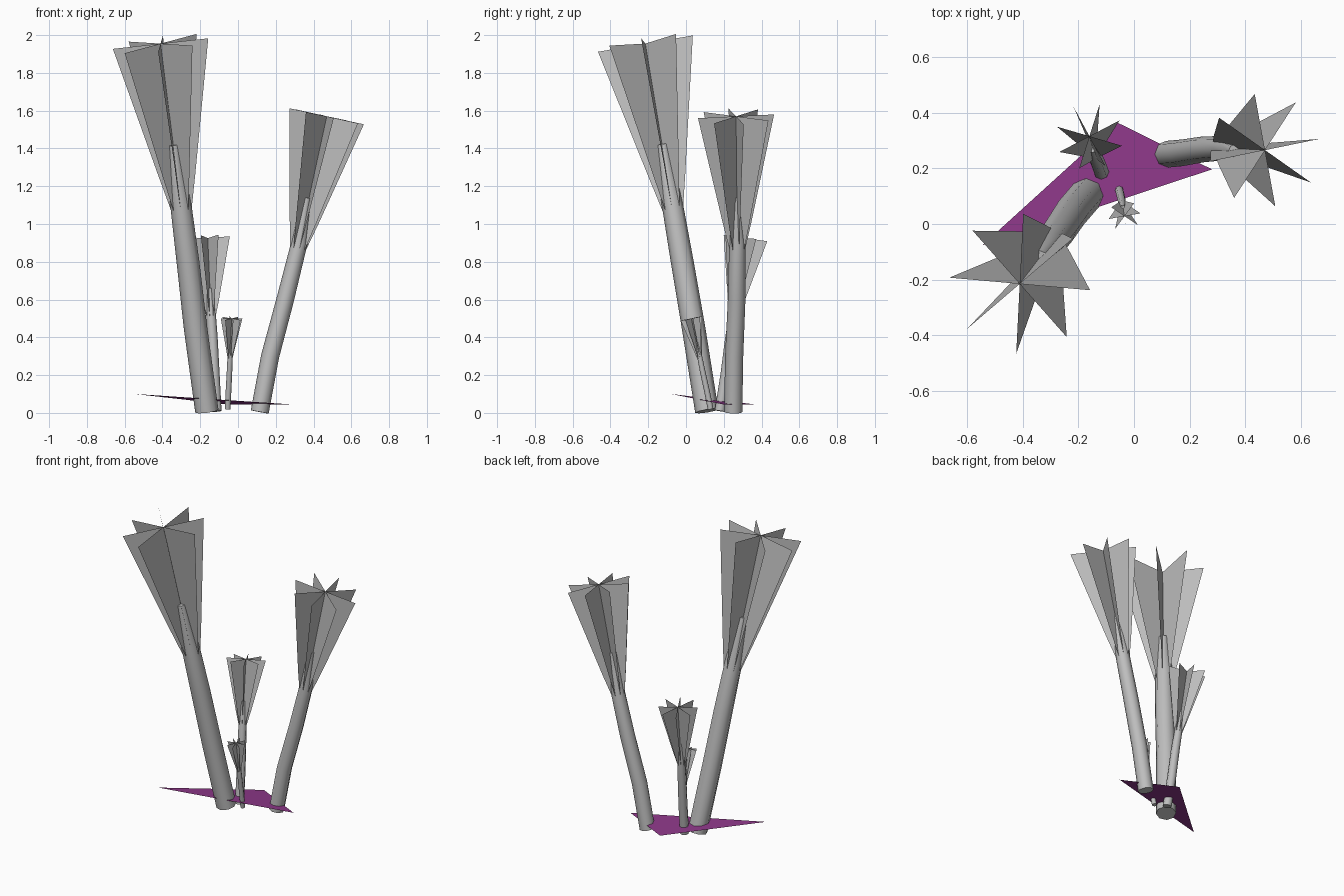
import bpy, bmesh, math
from mathutils import Vector

if "Cube" in bpy.data.objects:
    bpy.data.objects.remove(bpy.data.objects["Cube"], do_unlink=True)


def material(name, rgb):
    m = bpy.data.materials.new(name)
    m.use_nodes = True
    m.diffuse_color = (*rgb, 1)
    m.node_tree.nodes["Principled BSDF"].inputs["Base Color"].default_value = (*rgb, 1)
    return m


GREY = material("stalk grey", (0.52, 0.52, 0.52))
PURPLE = material("mat purple", (0.27, 0.04, 0.25))


def finish(name, bm, mat, smooth=False):
    mesh = bpy.data.meshes.new(name)
    bm.to_mesh(mesh)
    bm.free()
    mesh.materials.append(mat)
    ob = bpy.data.objects.new(name, mesh)
    bpy.context.collection.objects.link(ob)
    if smooth:
        bpy.ops.object.select_all(action="DESELECT")
        ob.select_set(True)
        bpy.context.view_layer.objects.active = ob
        bpy.ops.object.shade_smooth_by_angle(angle=math.radians(50))
    return ob


def across(axis, angle):
    """Unit vector at a compass angle, square to the axis."""
    d = Vector((math.cos(angle), math.sin(angle), 0))
    return (d - axis * d.dot(axis)).normalized()


def stalk(name, path, radii, sides=8):
    """Bent tube through the path, capped at both ends."""
    bm = bmesh.new()
    pts = [Vector(p) for p in path]
    rings = []
    for i, (p, r) in enumerate(zip(pts, radii)):
        axis = (pts[min(i + 1, len(pts) - 1)] - pts[max(i - 1, 0)]).normalized()
        rings.append([bm.verts.new(p + across(axis, math.tau * k / sides) * r)
                      for k in range(sides)])
    for low, high in zip(rings, rings[1:]):
        for k in range(sides):
            n = (k + 1) % sides
            bm.faces.new((low[k], low[n], high[n], high[k]))
    bm.faces.new(rings[0][::-1])
    bm.faces.new(rings[-1])
    finish(name, bm, GREY, smooth=True)


def crown(name, bottom, top, stem_r, top_r, turn, count=8):
    """Thin upright fins fanned around a leaning axis."""
    bm = bmesh.new()
    a, b = Vector(bottom), Vector(top)
    axis = (b - a).normalized()
    profile = [(0, stem_r * 0.9), (0.2, top_r * 0.38), (1, top_r)]
    inner = [bm.verts.new(a.lerp(b, t)) for t, r in profile]
    for k in range(count):
        d = across(axis, math.radians(turn) + math.tau * k / count)
        outer = [bm.verts.new(a.lerp(b, t) + d * r) for t, r in profile]
        for i in range(len(profile) - 1):
            bm.faces.new((inner[i], outer[i], outer[i + 1], inner[i + 1]))
    finish(name, bm, GREY)


# name, stalk path, stalk radius, crown bottom, crown top, crown radius, turn
PLANTS = [
    ("tall", [(-.165, .11, .01), (-.225, .04, .45), (-.265, -.02, .8),
              (-.305, -.075, 1.12), (-.34, -.125, 1.42)], .062,
     (-.30, -.07, 1.08), (-.41, -.215, 1.955), .255, -4),
    ("leaning", [(.115, .25, .005), (.17, .255, .3), (.25, .268, .6),
                 (.325, .272, .9), (.363, .262, 1.14)], .048,
     (.318, .272, .87), (.47, .265, 1.57), .205, 11),
    ("rear", [(-.115, .18, .01), (-.125, .21, .2), (-.135, .235, .4),
              (-.143, .255, .53), (-.15, .27, .66)], .028,
     (-.142, .252, .51), (-.16, .315, .925), .122, 28),
    ("small", [(-.055, .13, .02), (-.05, .11, .12), (-.045, .088, .22),
               (-.042, .072, .3), (-.04, .06, .375)], .015,
     (-.042, .072, .29), (-.034, .028, .5), .058, 10),
]
TAPER = (1, 1, .97, .9, .5)

for name, path, radius, low, high, spread, turn in PLANTS:
    stalk(name + "_stalk", path, [radius * t for t in TAPER])
    crown(name + "_crown", low, high, radius, spread, turn)

# thin ground sheet
bm = bmesh.new()
bm.faces.new([bm.verts.new(p) for p in
              ((-.545, -.077, .1), (.28, .196, .045), (-.06, .364, .045))])
finish("ground_sheet", bm, PURPLE)
